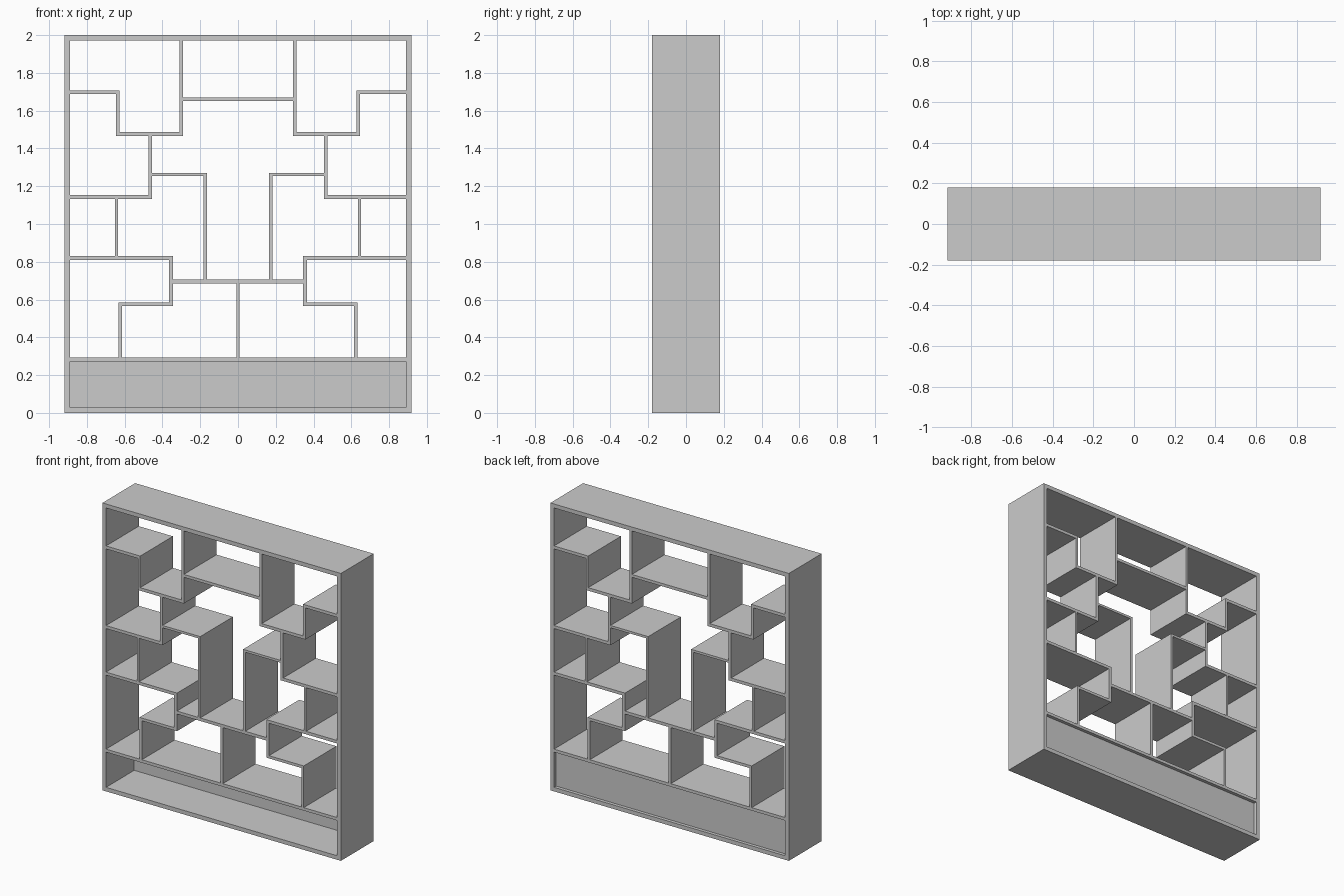
import bpy, bmesh
from mathutils import Matrix

if "Cube" in bpy.data.objects:
    bpy.data.objects.remove(bpy.data.objects["Cube"])

W, H, D = 0.918, 2.0, 0.18      # half width, height, half depth
T = 0.028                       # outer frame thickness
IN = W - T                      # inner half width


def board(name, x0, x1, z0, z1, y0=-D, y1=D):
    """Axis-aligned board spanning the given limits."""
    bm = bmesh.new()
    size = Matrix.Diagonal((x1 - x0, y1 - y0, z1 - z0, 1))
    bmesh.ops.create_cube(bm, size=1.0, matrix=size)
    mesh = bpy.data.meshes.new(name)
    bm.to_mesh(mesh)
    bm.free()
    ob = bpy.data.objects.new(name, mesh)
    ob.location = ((x0 + x1) / 2, (y0 + y1) / 2, (z0 + z1) / 2)
    bpy.context.collection.objects.link(ob)
    return ob


def pair(name, x0, x1, z0, z1):
    """Left board plus its mirror image on the right."""
    board(name + "_left", x0, x1, z0, z1)
    board(name + "_right", -x1, -x0, z0, z1)


# Outer frame
pair("side_panel", -W, -IN, 0, H)
board("top_panel", -IN, IN, H - T, H)
board("bottom_panel", -IN, IN, 0, T)

# Base compartment: shelf above and recessed back board
board("base_shelf", -IN, IN, 0.273, 0.294)
board("base_back", -IN, IN, T, 0.273, 0.13, 0.157)

# Central boards
board("upper_shelf", -0.291, 0.291, 1.650, 1.670)
board("middle_shelf", -0.344, 0.344, 0.684, 0.705)
board("lower_divider", -0.009, 0.009, 0.294, 0.684)

# Mirrored shelves: name, x limits, z limits (left side)
shelves = [
    ("high_shelf", -IN, -0.627, 1.687, 1.708),
    ("stepped_shelf", -0.645, -0.291, 1.467, 1.488),
    ("wide_shelf", -IN, -0.455, 1.133, 1.154),
    ("inner_shelf", -0.455, -0.165, 1.255, 1.271),
    ("side_shelf", -IN, -0.344, 0.809, 0.830),
    ("low_shelf", -0.632, -0.344, 0.565, 0.584),
]
# Mirrored uprights between the shelves
uprights = [
    ("top_upright", -0.309, -0.291, 1.488, H - T),
    ("step_upright", -0.645, -0.627, 1.488, 1.687),
    ("upper_upright", -0.474, -0.455, 1.154, 1.467),
    ("inner_upright", -0.182, -0.165, 0.705, 1.255),
    ("side_upright", -0.650, -0.636, 0.830, 1.133),
    ("lower_step_upright", -0.365, -0.344, 0.584, 0.809),
    ("low_upright", -0.632, -0.614, 0.294, 0.565),
]
for part in shelves + uprights:
    pair(*part)
